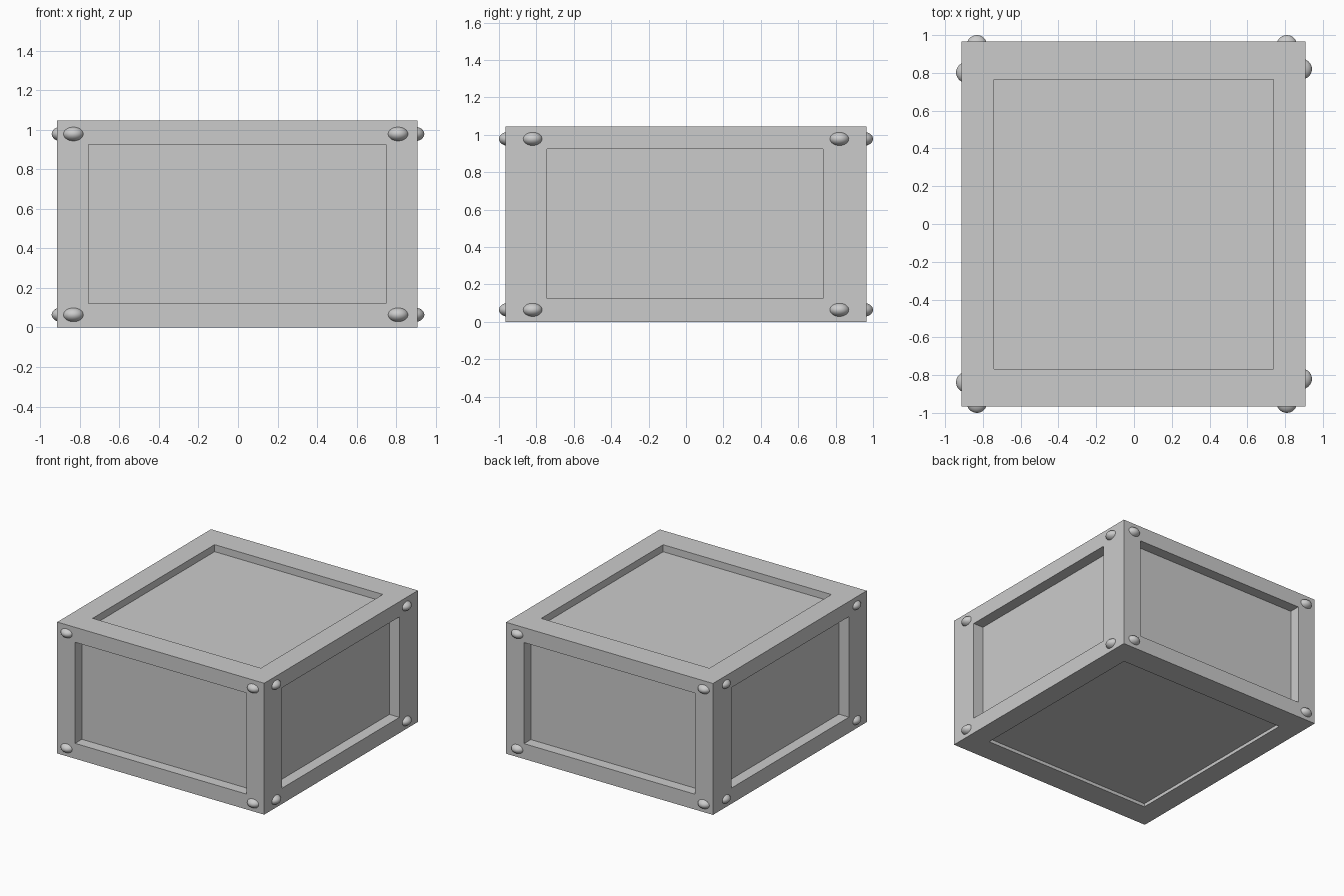
import bpy, bmesh
from mathutils import Vector

if "Cube" in bpy.data.objects:
    bpy.data.objects.remove(bpy.data.objects["Cube"])

X0, X1, Y, H = -0.914, 0.907, 0.966, 1.045

# crate body: box whose six faces carry a recessed panel
bm = bmesh.new()
bmesh.ops.create_cube(bm, size=1)
for v in bm.verts:
    v.co = (X0 if v.co.x < 0 else X1, Y if v.co.y > 0 else -Y, H if v.co.z > 0 else 0)
bm.normal_update()

# panel limits for each face axis (x, y, z) and recess depth per side
limits = {
    0: {1: (-0.742, 0.733), 2: (0.125, 0.924)},
    1: {0: (-0.757, 0.749), 2: (0.122, 0.926)},
    2: {0: (-0.742, 0.738), 1: (-0.767, 0.766)},
}
depths = {(0, 1): 0.088, (0, -1): 0.088, (1, 1): 0.085, (1, -1): 0.085,
          (2, 1): 0.056, (2, -1): 0.026}
for face in list(bm.faces):
    n = face.normal.copy()
    axis = max(range(3), key=lambda i: abs(n[i]))
    sign = 1 if n[axis] > 0 else -1
    mid = face.calc_center_median()
    bmesh.ops.inset_individual(bm, faces=[face], thickness=0.1)
    for v in face.verts:
        for a, (lo, hi) in limits[axis].items():
            v.co[a] = lo if v.co[a] < mid[a] else hi
    floor = bmesh.ops.extrude_discrete_faces(bm, faces=[face])["faces"][0]
    bmesh.ops.translate(bm, verts=floor.verts, vec=-n * depths[(axis, sign)])

bmesh.ops.recalc_face_normals(bm, faces=bm.faces)
mesh = bpy.data.meshes.new("crate_body")
bm.to_mesh(mesh)
bm.free()
bpy.context.collection.objects.link(bpy.data.objects.new("crate_body", mesh))


# rivets: flattened balls half sunk in the corners of each side
def rivet(name, loc):
    bpy.ops.mesh.primitive_uv_sphere_add(segments=32, ring_count=16, radius=0.054, location=loc)
    ob = bpy.context.object
    ob.name = name
    ob.scale.z = 0.7
    bpy.ops.object.shade_smooth()


for z in (0.064, 0.978):
    for x in (-0.832, 0.809):
        rivet("front_rivet", (x, -0.946, z))
        rivet("back_rivet", (x, 0.946, z))
    for y in (-0.82, 0.82):
        rivet("right_rivet", (0.888, y, z))
    for y in (-0.838, 0.802):
        rivet("left_rivet", (-0.888, y, z))
